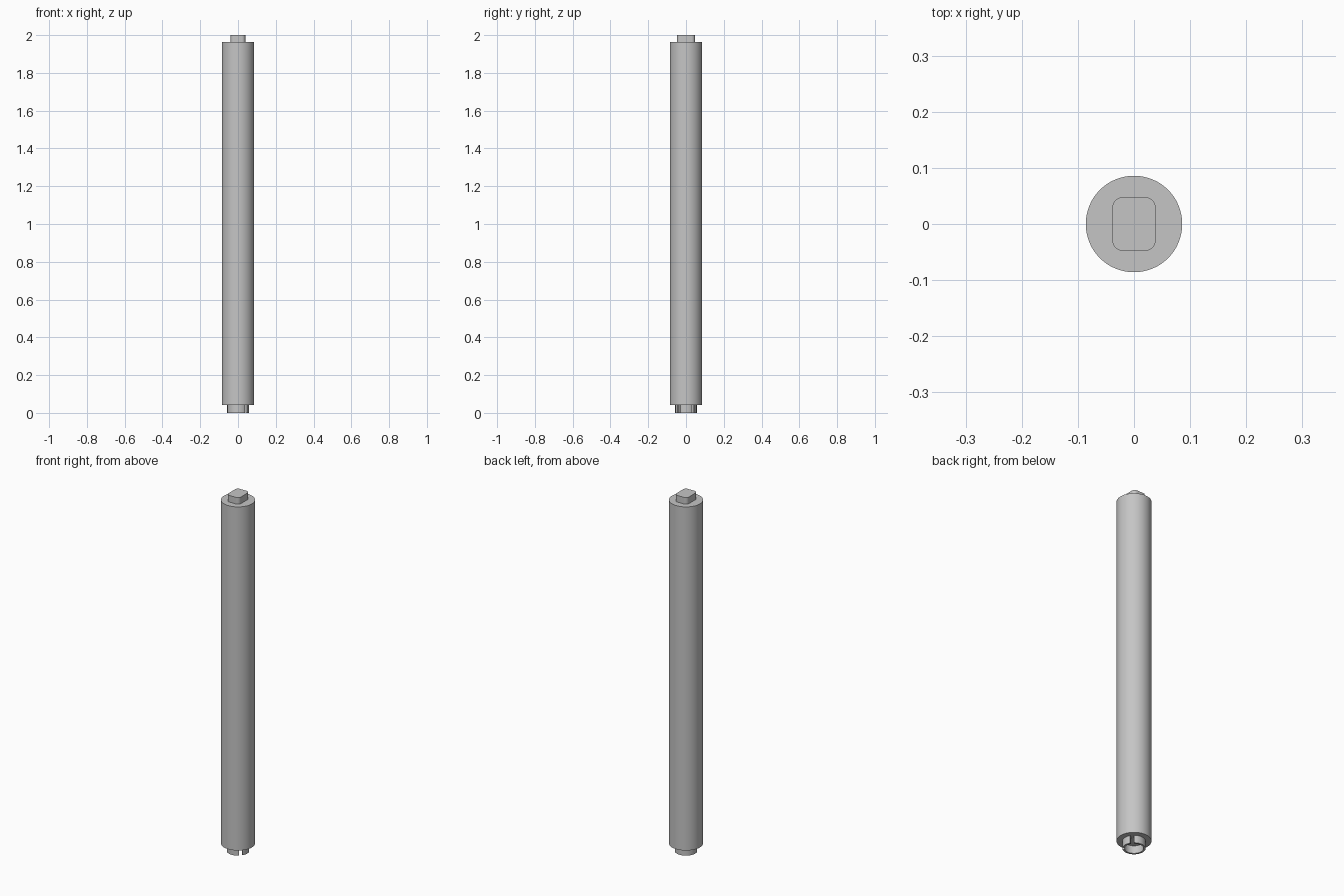
import bpy
import bmesh
from math import cos, sin, radians

default = bpy.data.objects.get("Cube")
if default:
    bpy.data.objects.remove(default, do_unlink=True)

GREY = 0.56
metal = bpy.data.materials.new("plain_grey")
metal.use_nodes = True
metal.diffuse_color = (GREY, GREY, GREY, 1)
metal.node_tree.nodes["Principled BSDF"].inputs["Base Color"].default_value = (GREY, GREY, GREY, 1)


def arc(radius, start, end, steps, cx=0.0, cy=0.0):
    """Points along an arc, angles in degrees."""
    angles = [radians(start + (end - start) * i / steps) for i in range(steps + 1)]
    return [(cx + radius * cos(a), cy + radius * sin(a)) for a in angles]


def prism(name, outline, bottom, top):
    """Extrude a flat outline straight up and shade its curved sides."""
    bm = bmesh.new()
    face = bm.faces.new([bm.verts.new((x, y, bottom)) for x, y in outline])
    made = bmesh.ops.extrude_face_region(bm, geom=[face], use_keep_orig=True)
    raised = [v for v in made["geom"] if isinstance(v, bmesh.types.BMVert)]
    bmesh.ops.translate(bm, verts=raised, vec=(0, 0, top - bottom))
    bmesh.ops.recalc_face_normals(bm, faces=bm.faces)
    mesh = bpy.data.meshes.new(name)
    bm.to_mesh(mesh)
    bm.free()
    mesh.materials.append(metal)
    obj = bpy.data.objects.new(name, mesh)
    bpy.context.collection.objects.link(obj)
    bpy.ops.object.select_all(action="DESELECT")
    obj.select_set(True)
    bpy.context.view_layer.objects.active = obj
    bpy.ops.object.shade_smooth_by_angle(angle=radians(30))
    return obj


# Long round shaft
shaft_bottom, shaft_top = 0.042, 1.963
prism("shaft", arc(0.086, 0, 360, 64)[:-1], shaft_bottom, shaft_top)

# Rounded rectangular tenon on the top end
half_x, half_y, corner = 0.0385, 0.0475, 0.018
tenon = []
for sx, sy, start in ((1, 1, 0), (-1, 1, 90), (-1, -1, 180), (1, -1, 270)):
    tenon += arc(corner, start, start + 90, 6, sx * (half_x - corner), sy * (half_y - corner))
prism("top_tenon", tenon, shaft_top, 2.0)

# Hollow collar under the shaft, split by two slots on the +x side
outer, inner = 0.057, 0.047
slot_angle, slot_half = 41, 10
for name, start, end, steps in (
    ("collar_main", slot_angle + slot_half, 360 - slot_angle - slot_half, 44),
    ("collar_key", slot_half - slot_angle, slot_angle - slot_half, 10),
):
    outline = arc(outer, start, end, steps) + arc(inner, end, start, steps)
    prism(name, outline, 0.0, shaft_bottom)
